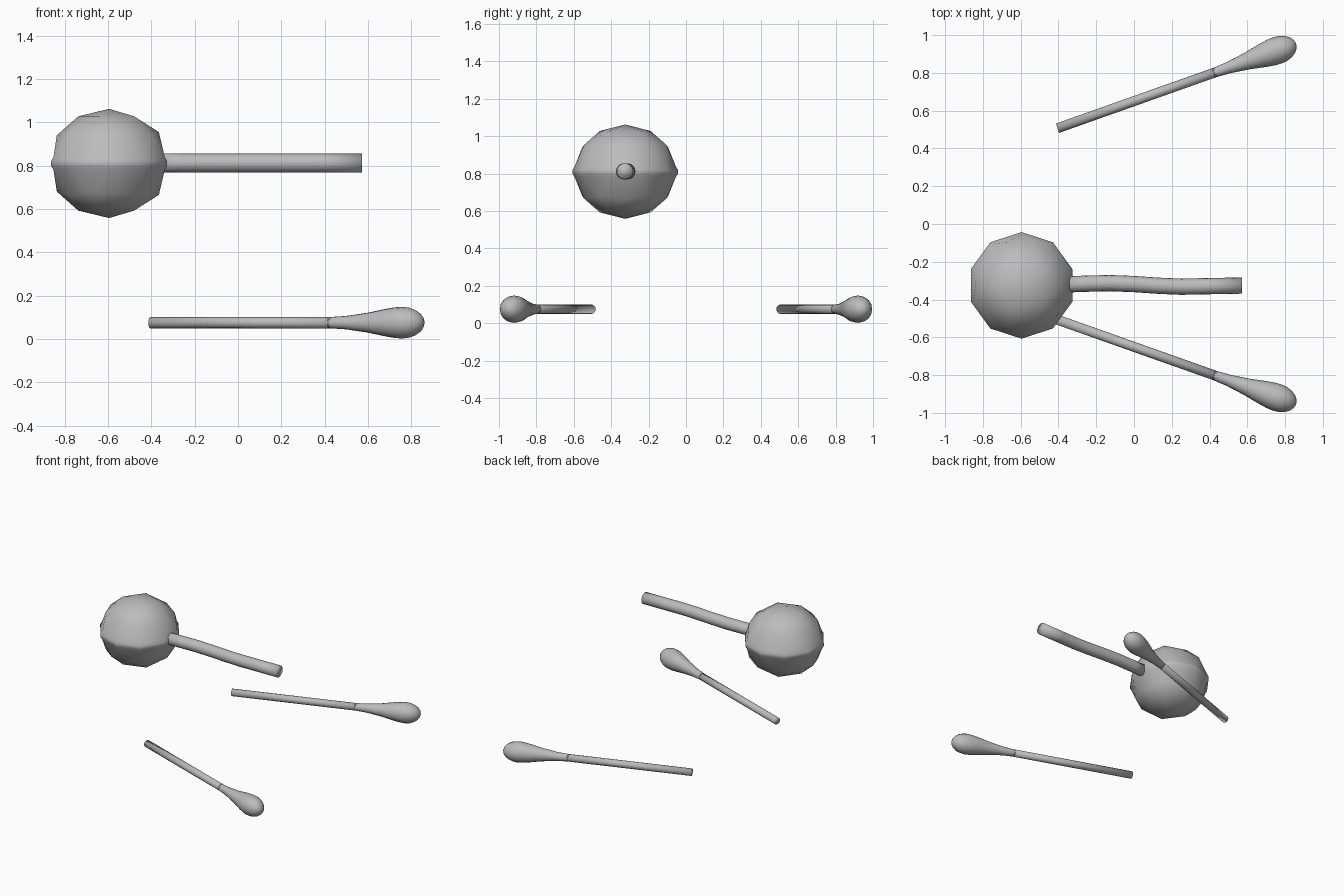
import bpy, bmesh, math
from mathutils import Vector, Matrix

if "Cube" in bpy.data.objects:
    bpy.data.objects.remove(bpy.data.objects["Cube"])

grey = bpy.data.materials.new("matte_grey")
grey.diffuse_color = (0.5, 0.5, 0.5, 1)
grey.use_nodes = True
grey.node_tree.nodes["Principled BSDF"].inputs["Base Color"].default_value = grey.diffuse_color


def finish(bm, name, sharp=None):
    bmesh.ops.recalc_face_normals(bm, faces=bm.faces[:])
    for f in bm.faces:
        f.smooth = True
    me = bpy.data.meshes.new(name)
    bm.to_mesh(me)
    bm.free()
    me.materials.append(grey)
    ob = bpy.data.objects.new(name, me)
    bpy.context.collection.objects.link(ob)
    return ob


def tube(name, stations, sides, matrix=Matrix()):
    """Skin rings around the x axis; stations are (x, y, radius)."""
    bm = bmesh.new()
    rings = []
    for x, y, r in stations:
        ring = []
        for k in range(sides):
            a = math.tau * k / sides
            co = Vector((x, y + r * math.cos(a), r * math.sin(a)))
            ring.append(bm.verts.new(matrix @ co))
        rings.append(ring)
    for a, b in zip(rings, rings[1:]):
        for k in range(sides):
            n = (k + 1) % sides
            bm.faces.new((a[k], a[n], b[n], b[k]))
    bm.faces.new(rings[0])
    bm.faces.new(rings[-1])
    return finish(bm, name)


# Candy ball: two faceted domes meeting at a thin raised rim
CENTRE = Vector((-0.595, -0.325, 0.81))
heights = [(0.0, 0.03), (0.447, 0.13), (0.526, 0.145), (0.851, 0.218), (1.0, 0.252)]


def dome(name, side):
    bm = bmesh.new()
    bmesh.ops.create_icosphere(bm, subdivisions=2, radius=1)
    low = [v for v in bm.verts if v.co.z < -0.05]
    bmesh.ops.delete(bm, geom=low, context='VERTS')
    # turn so that one corner of the five-sided ring points to -x
    v = next(v for v in bm.verts if abs(v.co.z - 0.447) < 0.02)
    turn = math.pi - math.atan2(v.co.y, v.co.x)
    bmesh.ops.rotate(bm, verts=bm.verts[:], matrix=Matrix.Rotation(turn, 3, 'Z'))
    for v in bm.verts:
        z = min(heights, key=lambda h: abs(h[0] - v.co.z))[1]
        v.co = Vector((v.co.x * 0.27, v.co.y * 0.27, z))
    # lower edge flares out into the rim
    for r, z in ((0.282, 0.01), (0.282, 0.0)):
        edge = [e for e in bm.edges if e.is_boundary]
        out = bmesh.ops.extrude_edge_only(bm, edges=edge)["geom"]
        for v in (g for g in out if isinstance(g, bmesh.types.BMVert)):
            flat = v.co.xy.normalized() * r
            v.co = Vector((flat.x, flat.y, z))
    for v in bm.verts:
        v.co.z *= side
        v.co += CENTRE
    finish(bm, name)


dome("candy_top", 1)
dome("candy_bottom", -1)

# Gently wavy candy stick
wave = [(-0.36, -0.32), (-0.25, -0.316), (-0.13, -0.313), (0.0, -0.318),
        (0.13, -0.327), (0.25, -0.332), (0.4, -0.329), (0.572, -0.326)]
tube("candy_stick", [(x, y, 0.043) for x, y in wave], 16,
     Matrix.Translation((0, 0, 0.812)))

# Two cotton swabs mirrored across the middle
cotton = [(0.8, 0.02), (0.875, 0.0255), (0.96, 0.031), (1.066, 0.046),
          (1.15, 0.063), (1.2, 0.071)]
cotton += [(1.235 + 0.105 * math.sin(a), 0.073 * math.cos(a))
           for a in (math.radians(d) for d in (0, 18, 36, 54, 70, 84))]
for side, label in ((-1, "front"), (1, "back")):
    place = (Matrix.Translation((-0.405, side * 0.507, 0.075))
             @ Matrix.Rotation(side * math.radians(19.5), 4, 'Z'))
    tube(label + "_swab_stick", [(0, 0, 0.026), (1.0, 0, 0.026)], 12, place)
    tube(label + "_swab_cotton", [(t, 0, r) for t, r in cotton], 16, place)
